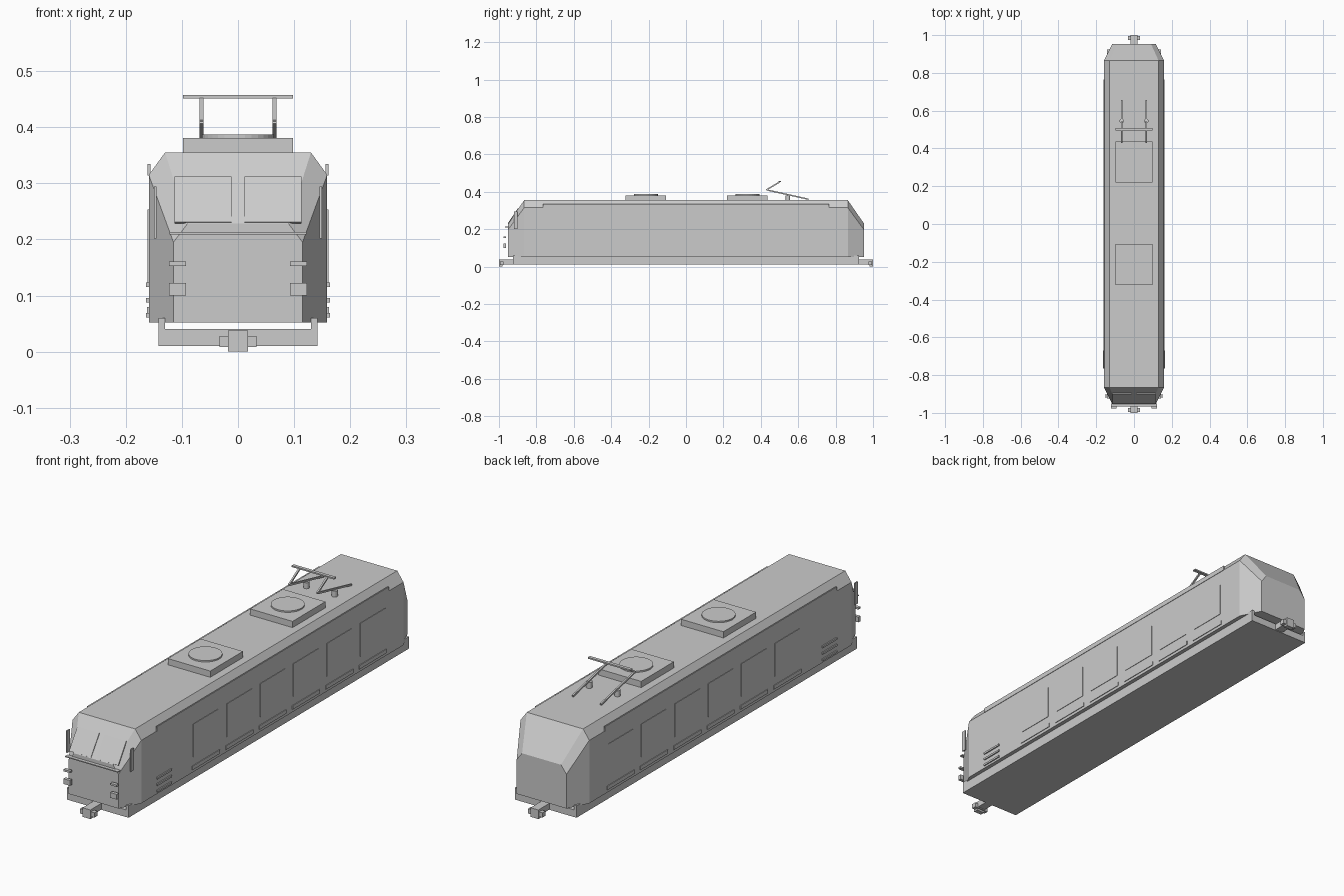
import bpy, bmesh, math
from mathutils import Vector

if "Cube" in bpy.data.objects:
    bpy.data.objects.remove(bpy.data.objects["Cube"])


def mesh_object(name, bm):
    bmesh.ops.recalc_face_normals(bm, faces=bm.faces)
    me = bpy.data.meshes.new(name)
    bm.to_mesh(me)
    bm.free()
    ob = bpy.data.objects.new(name, me)
    bpy.context.collection.objects.link(ob)
    return ob


def box(name, x, y, z):
    """Box from (min, max) ranges on each axis."""
    bm = bmesh.new()
    bmesh.ops.create_cube(bm, size=1)
    for v in bm.verts:
        v.co = Vector([(a + b) / 2 + c * (b - a) for c, (a, b) in zip(v.co, (x, y, z))])
    return mesh_object(name, bm)


def pair(name, x, y, z):
    """The same box on both sides of the centre line."""
    box(name + "_right", x, y, z)
    box(name + "_left", (-x[1], -x[0]), y, z)


def cylinder(name, centre, r, h, sides):
    bpy.ops.mesh.primitive_cylinder_add(vertices=sides, radius=r, depth=h, location=centre)
    bpy.context.object.name = name


def rod(name, a, b, t):
    """Square bar between two points."""
    a, b = Vector(a), Vector(b)
    ob = box(name, (-t / 2, t / 2), (-t / 2, t / 2), (0, (b - a).length))
    ob.rotation_mode = 'QUATERNION'
    ob.rotation_quaternion = Vector((0, 0, 1)).rotation_difference(b - a)
    ob.location = a
    return ob


# Body shell: wide middle section lofted to narrow, sloped ends
MID = [(.159, .052), (.159, .315), (.13, .355)]
END = [(.115, .052), (.115, .195), (.09, .228)]
bm = bmesh.new()
rings = []
for y, half in ((-.953, END), (-.865, MID), (.865, MID), (.953, END)):
    outline = half + [(-x, z) for x, z in reversed(half)]
    rings.append([bm.verts.new((x, y, z)) for x, z in outline])
for r0, r1 in zip(rings, rings[1:]):
    for i in range(6):
        j = (i + 1) % 6
        bm.faces.new((r0[i], r0[j], r1[j], r1[i]))
bm.faces.new(rings[0])
bm.faces.new(rings[-1])
mesh_object("body", bm)

# Underframe with upright side sills
box("underframe", (-.142, .142), (-.925, .925), (.01, .04))
pair("side_sill", (.13, .142), (-.925, .925), (.03, .06))

# Couplers at both ends
for s, end in ((-1, "front"), (1, "rear")):
    def ys(a, b): return tuple(sorted((s * a, s * b)))
    box(end + "_coupler_shank", (-.018, .018), ys(.91, .985), (.012, .038))
    box(end + "_coupler_head", (-.033, .033), ys(.975, .995), (.008, .028))
    box(end + "_coupler_knuckle", (-.018, .018), ys(.98, 1), (0, .038))

# Gutters, side windows, sill strips and louvres
pair("gutter", (.156, .161), (-.765, .765), (.314, .334))
for i in range(6):
    c = -.44 + .22 * i
    pair(f"side_window_{i}", (.155, .161), (c - .083, c + .083), (.115, .253))
    pair(f"sill_strip_{i}", (.155, .162), (c - .09, c + .09), (.064, .08))
for i in range(3):
    z = .065 + .027 * i
    pair(f"louvre_{i}", (.155, .164), (-.765, -.67), (z - .004, z + .004))

# Windscreen panes lying on the nose slope
lo, hi = Vector((0, -.951, .23)), Vector((0, -.897, .311))
for s, side in ((-1, "left"), (1, "right")):
    pane = box("windscreen_" + side, (-.0505, .0505), (-.0025, .0025), (0, (hi - lo).length))
    pane.rotation_euler.x = -math.atan2(hi.y - lo.y, hi.z - lo.z)
    pane.location = lo + Vector((s * .0625, 0, 0))

# Nose trim, lamps and mirrors
box("nose_trim", (-.122, .122), (-.967, -.95), (.209, .213))
pair("lower_lamp", (.093, .123), (-.976, -.962), (.1, .122))
pair("upper_lamp", (.093, .123), (-.976, -.962), (.153, .161))
pair("mirror", (.145, .15), (-.92, -.9), (.202, .294))

# Roof fans
for name, y in (("front", -.215), ("rear", .328)):
    box(name + "_fan_base", (-.098, .098), (y - .108, y + .108), (.35, .381))
    cylinder(name + "_fan", (0, y, .382), .064, .01, 32)

# Pantograph: insulators, folded arms and contact bar
for s, side in ((-1, "left"), (1, "right")):
    x = .065 * s
    cylinder("insulator_" + side, (x, .545, .366), .012, .028, 16)
    rod("lower_arm_" + side, (x, .655, .36), (x, .43, .41), .007)
    rod("upper_arm_" + side, (x, .43, .41), (x, .502, .453), .007)
box("contact_bar", (-.098, .098), (.494, .508), (.451, .457))
